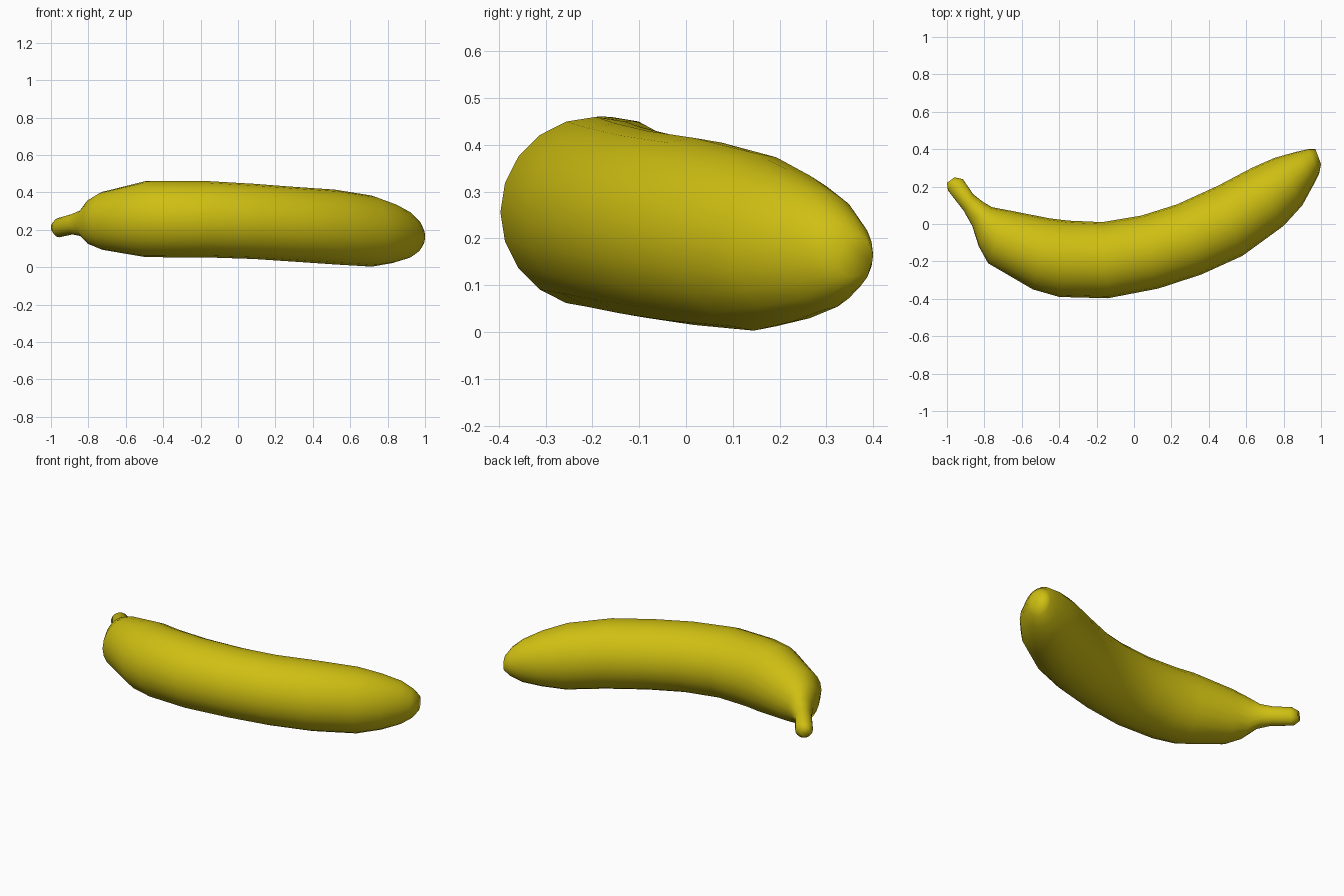
import bpy, bmesh, math
from mathutils import Vector

SIDES = 20
# Cross-sections: outer point (x, y), inner point (x, y), centre height, half height
RINGS = [
    (-1.00, 0.22, -0.96, 0.25, 0.212, 0.03),
    (-0.995, 0.18, -0.915, 0.24, 0.212, 0.052),
    (-0.91, 0.07, -0.86, 0.16, 0.230, 0.055),
    (-0.865, -0.01, -0.81, 0.12, 0.236, 0.07),
    (-0.83, -0.12, -0.76, 0.09, 0.242, 0.12),
    (-0.78, -0.21, -0.67, 0.073, 0.248, 0.155),
    (-0.54, -0.35, -0.45, 0.03, 0.257, 0.203),
    (-0.40, -0.39, -0.35, 0.018, 0.257, 0.204),
    (-0.14, -0.397, -0.17, 0.01, 0.256, 0.204),
    (0.13, -0.345, 0.04, 0.045, 0.245, 0.201),
    (0.36, -0.27, 0.23, 0.105, 0.230, 0.20),
    (0.58, -0.17, 0.45, 0.205, 0.215, 0.20),
    (0.80, -0.01, 0.63, 0.30, 0.193, 0.19),
    (0.90, 0.10, 0.75, 0.353, 0.182, 0.16),
    (0.96, 0.21, 0.86, 0.384, 0.173, 0.125),
    (0.99, 0.27, 0.93, 0.40, 0.167, 0.085),
    (1.00, 0.32, 0.97, 0.40, 0.163, 0.045),
]

# Banana: elliptical rings lofted along the curve
bm = bmesh.new()
loops = []
for ax, ay, bx, by, zc, rz in RINGS:
    a, b = Vector((ax, ay, zc)), Vector((bx, by, zc))
    centre, half = (a + b) / 2, (b - a) / 2
    loops.append([bm.verts.new(centre + half * math.cos(t) + Vector((0, 0, rz * math.sin(t))))
                  for t in (2 * math.pi * i / SIDES for i in range(SIDES))])
for p, q in zip(loops, loops[1:]):
    for i in range(SIDES):
        j = (i + 1) % SIDES
        bm.faces.new((p[i], p[j], q[j], q[i]))
bm.faces.new(loops[0])
bm.faces.new(loops[-1])
bmesh.ops.recalc_face_normals(bm, faces=bm.faces)
for f in bm.faces:
    f.smooth = True
mesh = bpy.data.meshes.new("banana")
bm.to_mesh(mesh)
bm.free()
banana = bpy.data.objects.new("banana", mesh)
bpy.context.collection.objects.link(banana)

# Yellow peel
peel = bpy.data.materials.new("yellow_peel")
peel.diffuse_color = (0.62, 0.52, 0.006, 1)
mesh.materials.append(peel)
